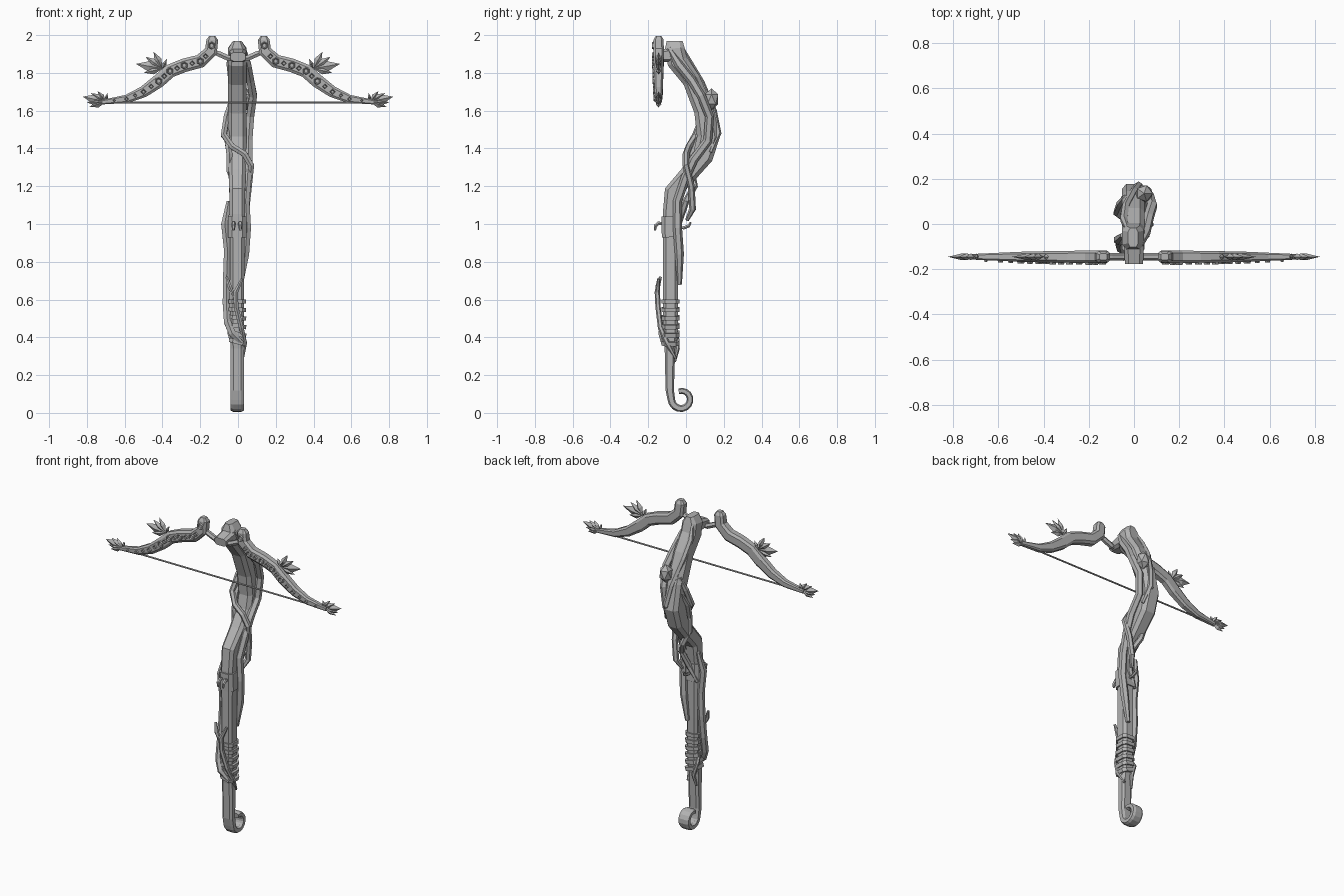
import bpy, bmesh, math
from mathutils import Vector

cube = bpy.data.objects.get("Cube")
if cube:
    bpy.data.objects.remove(cube)

grey = bpy.data.materials.new("plain grey")
grey.use_nodes = True
grey.diffuse_color = (0.45, 0.45, 0.45, 1)
grey.node_tree.nodes["Principled BSDF"].inputs["Base Color"].default_value = (0.45, 0.45, 0.45, 1)

X, Y, Z = Vector((1, 0, 0)), Vector((0, 1, 0)), Vector((0, 0, 1))
C = 0.6
OCTAGON = [(1, C), (C, 1), (-C, 1), (-1, C), (-1, -C), (-C, -1), (C, -1), (1, -C)]
HEXAGON = [(math.cos(i * math.pi / 3), math.sin(i * math.pi / 3)) for i in range(6)]


def finish(name, bm):
    bmesh.ops.recalc_face_normals(bm, faces=bm.faces)
    mesh = bpy.data.meshes.new(name)
    bm.to_mesh(mesh)
    bm.free()
    mesh.materials.append(grey)
    obj = bpy.data.objects.new(name, mesh)
    bpy.context.collection.objects.link(obj)
    return obj


def sweep(name, points, ref, sizes, section=OCTAGON):
    """Loft a section along a path; sizes are (half along ref, half across)."""
    pts = [Vector(p) for p in points]
    bm = bmesh.new()
    rings = []
    for i, p in enumerate(pts):
        before = (p - pts[i - 1]).normalized() if i else Vector()
        after = (pts[i + 1] - p).normalized() if i < len(pts) - 1 else Vector()
        tangent = (before + after).normalized()
        across = tangent.cross(ref).normalized()
        side = across.cross(tangent)
        a, b = sizes[i]
        rings.append([bm.verts.new(p + side * u * a + across * v * b) for u, v in section])
    n = len(section)
    for r, q in zip(rings, rings[1:]):
        for k in range(n):
            bm.faces.new((r[k], r[(k + 1) % n], q[(k + 1) % n], q[k]))
    bm.faces.new(rings[0])
    bm.faces.new(rings[-1])
    return finish(name, bm)


def vine(name, points, radius, ref=Y):
    last = len(points) - 1
    sizes = [(radius * (0.55 if i in (0, last) else 1),) * 2 for i in range(last + 1)]
    return sweep(name, points, ref, sizes, HEXAGON)


def leaf(name, base, blades):
    """Fan of faceted blades, each given as (angle, length)."""
    bm = bmesh.new()
    for angle, length in blades:
        a = math.radians(angle)
        along = Vector((math.cos(a), 0, math.sin(a)))
        wide = Vector((-along.z, 0, along.x)) * length * 0.2
        start, mid = Vector(base), Vector(base) + along * length * 0.5
        edge = [bm.verts.new(v) for v in (start, mid + wide, start + along * length, mid - wide)]
        for s in (-1, 1):
            ridge = bm.verts.new(mid + Y * s * 0.015)
            for k in range(4):
                bm.faces.new((edge[k], edge[(k + 1) % 4], ridge))
    return finish(name, bm)


def stud(name, x, y, z, radius, sides):
    bm = bmesh.new()
    bmesh.ops.create_cone(bm, cap_ends=True, segments=sides, radius1=radius,
                          radius2=radius * 0.7, depth=0.016)
    top = max(bm.faces, key=lambda f: f.calc_center_median().z)
    # recessed centre
    bmesh.ops.inset_region(bm, faces=[top], thickness=radius * 0.25)
    bmesh.ops.translate(bm, verts=top.verts, vec=(0, 0, -0.006))
    obj = finish(name, bm)
    obj.rotation_euler = (math.pi / 2, 0, 0)
    obj.location = (x, y, z)


def mirror(obj, name):
    bm = bmesh.new()
    bm.from_mesh(obj.data)
    for v in bm.verts:
        v.co.x = -v.co.x
    finish(name, bm)


# Stock with a curled foot: (y, z, half depth, half width)
profile = [(-.06, 1.97, .042, .022), (-.06, 1.93, .052, .048), (-.045, 1.86, .055, .05),
           (.03, 1.76, .048, .05), (.095, 1.6, .052, .05), (.118, 1.46, .06, .05),
           (.09, 1.36, .055, .05), (.01, 1.26, .046, .045), (-.07, 1.17, .045, .042),
           (-.083, 1.05, .04, .04), (-.082, .7, .041, .037), (-.082, .4, .038, .036),
           (-.085, .34, .028, .035), (-.086, .12, .022, .035)]
for i in range(13):
    a = math.radians(180 + 24 * i)
    r = 0.053 - 0.0008 * i
    profile.append((-.025 + r * math.cos(a), .073 + r * math.sin(a), .02 - .0004 * i, .035))
sweep("stock", [(-.004, y, z) for y, z, d, w in profile], X, [(w, d) for y, z, d, w in profile])

# Collar with small hooks
sweep("collar", [(-.004, -.082, .93), (-.004, -.084, 1.04)], X, [(.048, .046)] * 2)
for i, x in enumerate((-.024, .012)):
    vine(f"collar_hook_{i}", [(x, -.11, 1.0), (x, -.145, 1.005), (x, -.162, .99), (x, -.165, .965)], .011, X)
vine("rear_hook", [(0, -.05, .98), (0, -.01, .98), (0, .015, .99), (0, .025, 1.01)], .01, X)

# Grip straps, the lower ones slanted
for i in range(6):
    z, slant = .59 - i * .043, .006 * i
    sweep(f"strap_{i}", [(-.004, -.082, z - .011), (-.004 + slant * .2, -.082, z + .011)],
          X, [(.046, .048)] * 2)

# Vines wound around the stock
vine("right_vine", [(.03, -.09, 1.93), (.05, -.035, 1.84), (.065, .03, 1.76), (.08, .08, 1.68),
                    (.065, .125, 1.57), (.055, .115, 1.44), (.055, .04, 1.34), (.05, -.005, 1.24),
                    (.04, -.045, 1.12), (.048, -.045, .98), (.038, -.035, .84), (.015, -.035, .68)], .024)
vine("front_vine", [(-.04, .12, 1.65), (-.06, .09, 1.57), (-.075, .05, 1.47), (-.03, .015, 1.41),
                    (.035, 0, 1.37), (.07, 0, 1.31), (.058, .028, 1.2), (.045, .035, 1.08),
                    (.02, .005, 1.02)], .018)
vine("left_vine", [(-.045, .12, 1.56), (-.06, .07, 1.47), (-.045, .03, 1.37), (-.045, .03, 1.28),
                   (-.01, .045, 1.2), (.03, 0, 1.12), (0, -.035, 1.02), (-.045, -.05, .93)], .018)
vine("head_vine", [(-.03, -.02, 1.93), (-.045, .02, 1.85), (-.035, .08, 1.75), (0, .145, 1.6),
                   (.02, .17, 1.48), (.045, .13, 1.38)], .018)
vine("grip_vine", [(-.05, -.05, 1.12), (-.07, -.07, 1.0), (-.055, -.07, .86), (-.06, -.07, .72),
                   (-.062, -.085, .58), (-.055, -.11, .48), (-.03, -.125, .42), (.02, -.12, .37)], .022)
vine("grip_twig", [(.022, -.145, .71), (-.012, -.152, .64), (-.01, -.148, .56), (.018, -.135, .45),
                   (.035, -.1, .37), (.025, -.055, .29)], .014)
vine("grip_twig_fork", [(-.06, -.135, .72), (-.045, -.15, .67), (-.012, -.15, .6)], .013)
vine("rear_twig", [(-.04, -.09, .5), (-.045, -.05, .42), (-.02, -.045, .34), (-.03, -.06, .27)], .012)

# Burl on the bend
bm = bmesh.new()
bmesh.ops.create_icosphere(bm, subdivisions=1, radius=1)
bmesh.ops.scale(bm, verts=bm.verts, vec=(.042, .042, .058))
bmesh.ops.translate(bm, verts=bm.verts, vec=(.045, .135, 1.66))
finish("burl", bm)

# Bow limbs: (x, z, half height, half depth)
limb = [(.136, 1.996, .016, .015), (.136, 1.975, .031, .026), (.143, 1.915, .034, .028),
        (.2, 1.862, .036, .028), (.285, 1.84, .036, .026), (.36, 1.81, .036, .025),
        (.42, 1.757, .036, .024), (.5, 1.70, .03, .022), (.59, 1.662, .022, .018),
        (.72, 1.645, .012, .012)]
BOW_Y = -.145
arm = sweep("left_limb", [(x, BOW_Y, z) for x, z, h, d in limb], Y, [(d, h) for x, z, h, d in limb])
mirror(arm, "right_limb")

# Leaves at the limb middles and tips
mid = leaf("left_mid_leaf", (.4, BOW_Y, 1.823),
           [(10, .142), (35, .108), (62, .1), (-13, .1), (115, .055)])
tip = leaf("left_tip_leaf", (.7, BOW_Y, 1.648),
           [(12, .125), (52, .07), (-18, .09), (-3, .1), (100, .045), (30, .09)])
mirror(mid, "right_mid_leaf")
mirror(tip, "right_tip_leaf")

# Studs along the limb fronts: hexagons at joints, diamonds between
for side, s in (("left", 1), ("right", -1)):
    for i, (p, q) in enumerate(zip(limb[1:], limb[2:])):
        if i == 0:
            x, z, h, d = [(a + b) / 2 for a, b in zip(p, q)]
            stud(f"{side}_hex_stud_0", s * x, BOW_Y - d, z, h * .75, 6)
            continue
        x, z, h, d = p
        if i > 1:
            stud(f"{side}_hex_stud_{i}", s * x, BOW_Y - d, z, h * .65, 6 if i < 6 else 4)
        x, z, h, d = [(a + b) / 2 for a, b in zip(p, q)]
        stud(f"{side}_diamond_stud_{i}", s * x, BOW_Y - d, z, h * .5, 4)

# Bridge between the limbs, and the string
vine("bridge", [(-.15, BOW_Y, 1.92), (-.1, BOW_Y, 1.9), (-.05, BOW_Y, 1.878), (.05, BOW_Y, 1.878),
                (.1, BOW_Y, 1.9), (.15, BOW_Y, 1.92)], .017)
sweep("bridge_mount", [(0, -.175, 1.885), (0, -.08, 1.895)], X, [(.04, .024), (.045, .04)])
sweep("string", [(-.69, BOW_Y, 1.643), (.69, BOW_Y, 1.643)], Y, [(.005, .005)] * 2, HEXAGON)
